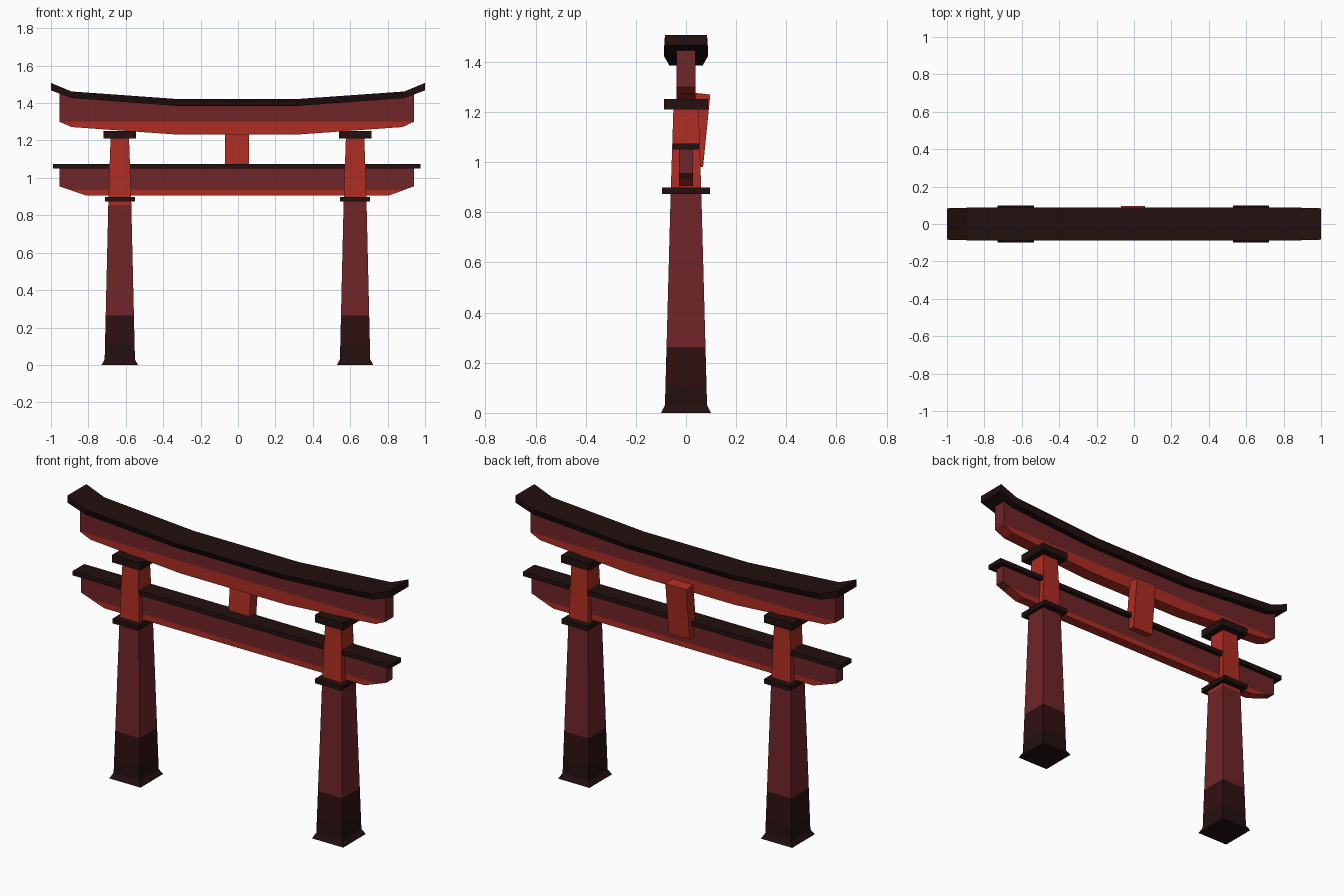
import bpy, bmesh
from mathutils import Vector

if "Cube" in bpy.data.objects:
    bpy.data.objects.remove(bpy.data.objects["Cube"])


def material(name, rgb):
    m = bpy.data.materials.new(name)
    m.diffuse_color = (*rgb, 1)
    m.use_nodes = True
    m.node_tree.nodes["Principled BSDF"].inputs["Base Color"].default_value = m.diffuse_color
    return m


BRIGHT = material("bright red", (0.42, 0.026, 0.016))
RED = material("dark red", (0.162, 0.018, 0.021))
BASE = material("dark maroon", (0.030, 0.005, 0.006))
BLACK = material("near black", (0.017, 0.005, 0.005))


def loft(name, rings, bands):
    """Skin four-cornered rings; bands = [(material, top height), ...] going up."""
    bm = bmesh.new()
    loops = [[bm.verts.new(p) for p in ring] for ring in rings]
    for a, b in zip(loops, loops[1:]):
        for i in range(4):
            j = (i + 1) % 4
            bm.faces.new((a[i], a[j], b[j], b[i]))
    bm.faces.new(loops[0][::-1])
    bm.faces.new(loops[-1])
    for _, z in bands[:-1]:
        bmesh.ops.bisect_plane(bm, geom=bm.verts[:] + bm.edges[:] + bm.faces[:],
                               plane_co=(0, 0, z), plane_no=(0, 0, 1))
    bmesh.ops.recalc_face_normals(bm, faces=bm.faces)
    for f in bm.faces:
        z = f.calc_center_median().z
        f.material_index = next((i for i, b in enumerate(bands[:-1]) if z < b[1]),
                                len(bands) - 1)
    me = bpy.data.meshes.new(name)
    bm.to_mesh(me)
    bm.free()
    for m, _ in bands:
        me.materials.append(m)
    ob = bpy.data.objects.new(name, me)
    bpy.context.collection.objects.link(ob)
    return ob


def level(x, z, hx, hy):
    return [(x - hx, -hy, z), (x + hx, -hy, z), (x + hx, hy, z), (x - hx, hy, z)]


def box(name, x, hx, hy, z0, z1, mat):
    return loft(name, [level(x, z0, hx, hy), level(x, z1, hx, hy)], [(mat, 9)])


def beam(name, stations, bands):
    """Stations along x: (x, bottom, top, bottom half depth, top half depth)."""
    return loft(name, [[(x, -hb, b), (x, hb, b), (x, ht, t), (x, -ht, t)]
                       for x, b, t, hb, ht in stations], bands)


# Legs with flared foot, collar and capital
for side, x, split in (("left", -0.632, 0.855), ("right", 0.626, 0.875)):
    loft(side + "_leg",
         [level(x, 0, 0.097, 0.1), level(x, 0.03, 0.081, 0.084),
          level(x, 0.88, 0.061, 0.061), level(x, 1.22, 0.049, 0.05)],
         [(BLACK, 0.108), (BASE, 0.263), (RED, split), (BRIGHT, 9)])
    box(side + "_collar", x, 0.08, 0.096, 0.873, 0.899, BLACK)
    box(side + "_capital", x, 0.087, 0.088, 1.21, 1.252, BLACK)

# Lower tie beam and its cover board
beam("lower_beam", [(-0.955, 0.955, 1.055, 0.028, 0.028), (-0.81, 0.905, 1.055, 0.028, 0.028),
                    (0.805, 0.905, 1.055, 0.028, 0.028), (0.94, 0.955, 1.055, 0.028, 0.028)],
     [(BRIGHT, 0.936), (RED, 9)])
box("lower_beam_cover", -0.007, 0.983, 0.051, 1.05, 1.075, BLACK)

# Curved upper beam
d = 0.037
beam("upper_beam", [(-0.955, 1.30, 1.455, d, d), (-0.89, 1.272, 1.44, d, d),
                    (-0.33, 1.232, 1.40, d, d), (0.32, 1.232, 1.40, d, d),
                    (0.88, 1.272, 1.44, d, d), (0.94, 1.30, 1.455, d, d)],
     [(BRIGHT, 1.301), (RED, 9)])

# Curved roof cap with upturned ends
beam("roof_cap", [(-1, 1.468, 1.508, 0.084, 0.084), (-0.89, 1.427, 1.462, 0.078, 0.087),
                  (-0.33, 1.385, 1.422, 0.066, 0.087), (0.32, 1.385, 1.422, 0.066, 0.087),
                  (0.89, 1.427, 1.462, 0.078, 0.087), (1, 1.468, 1.508, 0.084, 0.084)],
     [(BLACK, 9)])

# Tilted plaque between the beams, leaning out at the back
outer_low, outer_top = Vector((0, 0.068, 0.98)), Vector((0, 0.097, 1.27))
inward = Vector((0, -0.062, 0.0065))
section = [outer_low, outer_top, outer_top + inward, outer_low + inward]
loft("plaque", [[p + Vector((x, 0, 0)) for p in section] for x in (-0.07, 0.06)],
     [(BRIGHT, 9)])
